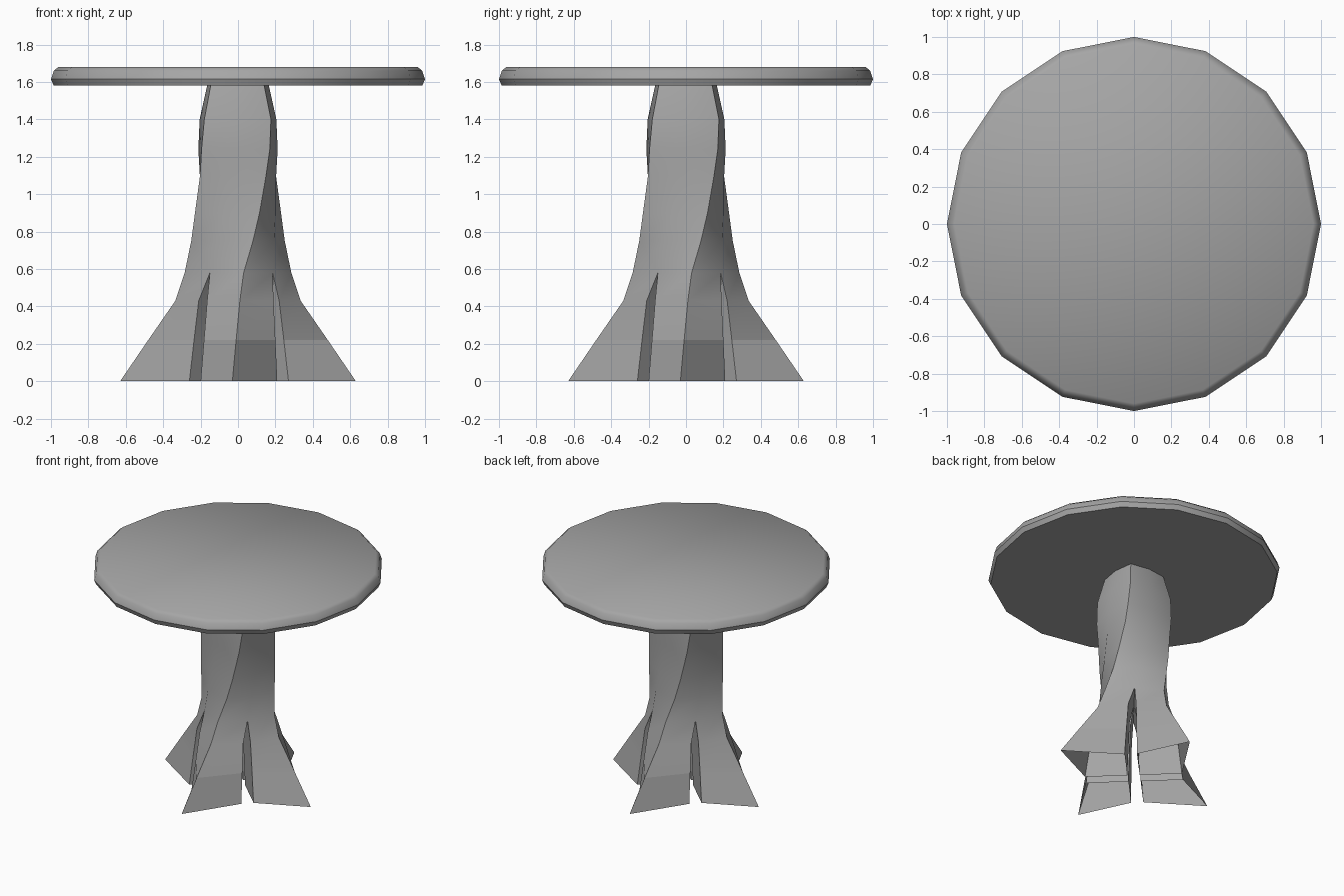
import bpy, bmesh, math
from mathutils import Matrix, Vector

cube = bpy.data.objects.get("Cube")
if cube:
    bpy.data.objects.remove(cube)

GREY = 0.38
mat = bpy.data.materials.new("stone grey")
mat.use_nodes = True
mat.diffuse_color = (GREY, GREY, GREY, 1)
mat.node_tree.nodes["Principled BSDF"].inputs["Base Color"].default_value = (GREY, GREY, GREY, 1)


def finish(name, bm, angle):
    mesh = bpy.data.meshes.new(name)
    bm.to_mesh(mesh)
    bm.free()
    mesh.materials.append(mat)
    obj = bpy.data.objects.new(name, mesh)
    bpy.context.collection.objects.link(obj)
    bpy.ops.object.select_all(action="DESELECT")
    obj.select_set(True)
    bpy.context.view_layer.objects.active = obj
    bpy.ops.object.shade_smooth_by_angle(angle=math.radians(angle))
    return obj


# Round top: a sixteen-sided slab with a rounded rim
def table_top():
    bm = bmesh.new()
    rings = []
    for r, z in [(.985, 1.58), (1, 1.615), (.985, 1.66), (.96, 1.68)]:
        rings.append([bm.verts.new((r * math.cos(a), r * math.sin(a), z))
                      for a in (math.tau * i / 16 for i in range(16))])
    for low, high in zip(rings, rings[1:]):
        for i in range(16):
            j = (i + 1) % 16
            bm.faces.new((low[i], low[j], high[j], high[i]))
    bm.faces.new(rings[-1])
    bm.faces.new(rings[0][::-1])
    return finish("table_top", bm, 40)


# Twisted column: one quarter is described, then turned four times.
# Upper rings: height, ridge point, face-middle point
COLUMN = [
    (.58, (.03, -.285), (.185, -.15)),
    (.75, (.08, -.25), (.193, -.116)),
    (.90, (.115, -.23), (.2, -.077)),
    (1.10, (.15, -.203), (.204, -.04)),
    (1.24, (.17, -.195), (.212, -.02)),
    (1.40, (.176, -.18), (.205, -.008)),
    (1.58, (.14, -.146), (.165, -.003)),
]
# Foot rings: height, left slot edge, ridge, right slot edge, inner corner
FEET = [
    (0, (-.2, -.27), (-.03, -.63), (.21, -.26), (0, -.06)),
    (.22, (-.182, -.245), (-.01, -.48), (.2, -.235), (0, -.049)),
    (.43, (-.165, -.22), (.01, -.335), (.19, -.21), (0, -.038)),
]


def pedestal():
    bm = bmesh.new()
    flat = []
    for k in range(4):
        turn = Matrix.Rotation(k * math.pi / 2, 3, "Z")
        back = turn @ Matrix.Rotation(-math.pi / 2, 3, "Z")

        def vert(p, z, m=turn):
            return bm.verts.new(m @ Vector((p[0], p[1], z)))

        # Two faces per side of the column, either side of the ridge
        rows = [(vert(mid, z, back), vert(ridge, z), vert(mid, z)) for z, ridge, mid in COLUMN]
        # Outer walls and slot walls of the foot
        legs = [[vert(p, z) for p in pts] for z, *pts in FEET]
        for low, high in zip(rows, rows[1:]):
            for i in range(2):
                bm.faces.new((low[i], low[i + 1], high[i + 1], high[i]))
        for n, (low, high) in enumerate(zip(legs, legs[1:])):
            for i in range(4):
                j = (i + 1) % 4
                face = bm.faces.new((low[i], low[j], high[j], high[i]))
                if n == 0:
                    flat.append(face)
        # Slots close to a point under the column
        left, ridge, right, inner = legs[-1]
        a, b, c = rows[0]
        centre = vert((0, 0), COLUMN[0][0])
        bm.faces.new((left, ridge, b, a))
        bm.faces.new((ridge, right, c, b))
        bm.faces.new((right, inner, centre, c))
        bm.faces.new((inner, left, a, centre))
    flat_ids = {tuple(round(v, 4) for v in f.calc_center_median()) for f in flat}
    bmesh.ops.remove_doubles(bm, verts=bm.verts[:], dist=.0005)
    obj = finish("pedestal", bm, 32)
    # The lowest band of the feet is faceted
    for p in obj.data.polygons:
        if p.center.z < .2:
            p.use_smooth = False
    return obj


table_top()
pedestal()
